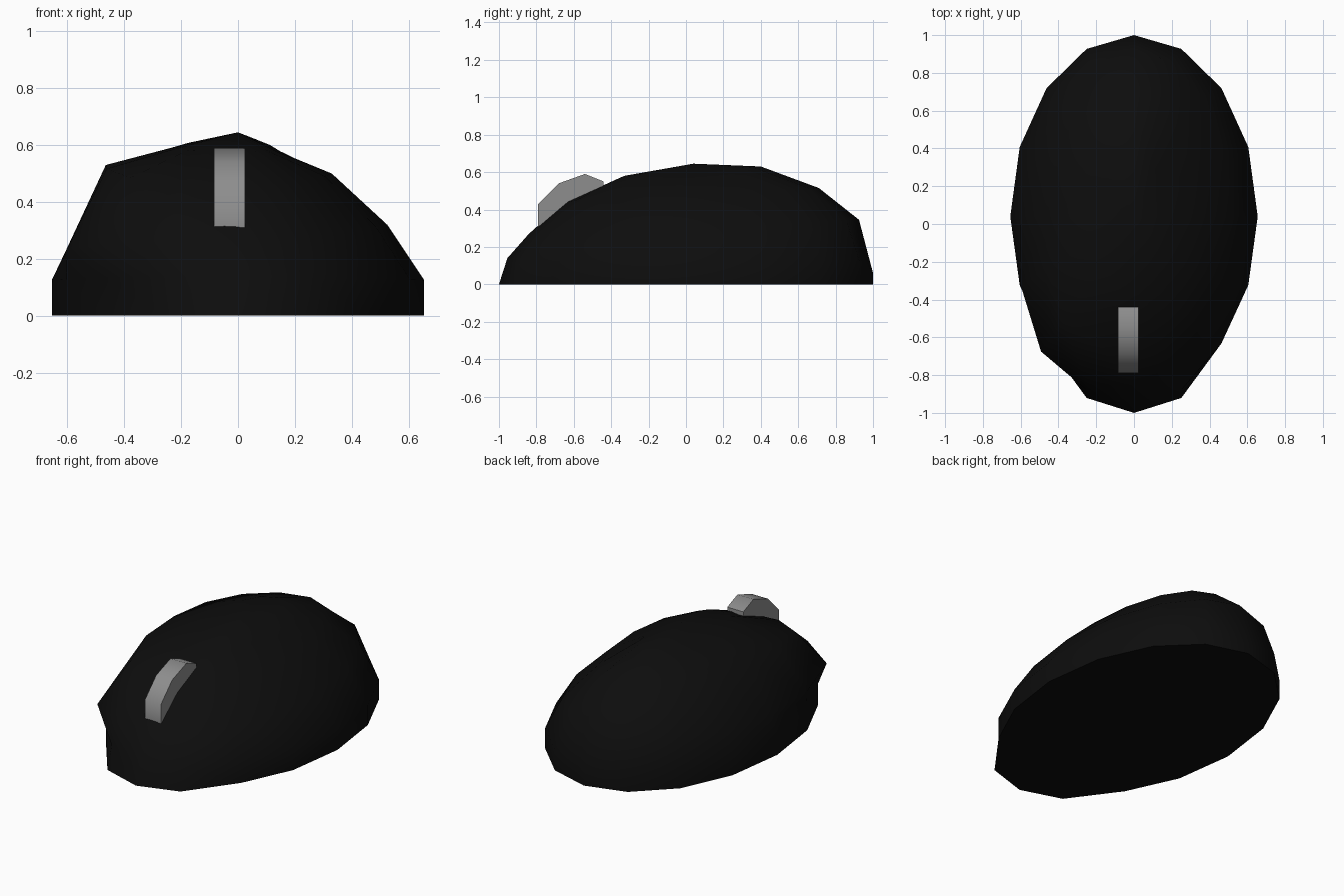
import bpy, bmesh, math

cube = bpy.data.objects.get("Cube")
if cube:
    bpy.data.objects.remove(cube, do_unlink=True)


def material(name, value):
    m = bpy.data.materials.new(name)
    m.use_nodes = True
    col = (value, value, value, 1)
    m.diffuse_color = col
    m.node_tree.nodes["Principled BSDF"].inputs["Base Color"].default_value = col
    return m


def finish(bm, name, mat, angle):
    bmesh.ops.recalc_face_normals(bm, faces=bm.faces[:])
    mesh = bpy.data.meshes.new(name)
    bm.to_mesh(mesh)
    bm.free()
    mesh.materials.append(mat)
    obj = bpy.data.objects.new(name, mesh)
    bpy.context.collection.objects.link(obj)
    bpy.ops.object.select_all(action='DESELECT')
    obj.select_set(True)
    bpy.context.view_layer.objects.active = obj
    bpy.ops.object.shade_smooth_by_angle(angle=math.radians(angle))
    return obj


black = material("black plastic", 0.004)
grey = material("grey rubber", 0.27)

# Shell: lopsided dome. Each ring gives (reach, height) for front, rear, +x and -x
SEGMENTS, CENTRE_Y = 16, 0.04
RINGS = [
    ((0.95, 0), (0.96, 0), (0.655, 0), (0.655, 0)),
    ((0.95, 0.14), (0.96, 0.06), (0.655, 0.125), (0.655, 0.125)),
    ((0.88, 0.27), (0.885, 0.345), (0.525, 0.32), (0.605, 0.23)),
    ((0.68, 0.44), (0.67, 0.515), (0.33, 0.5), (0.465, 0.53)),
    ((0.37, 0.58), (0.36, 0.63), (0.16, 0.57), (0.25, 0.585)),
]

bm = bmesh.new()
loops = []
for level, (front, rear, plus, minus) in enumerate(RINGS):
    loop = []
    for k in range(SEGMENTS):
        a = 2 * math.pi * k / SEGMENTS
        s, c = math.sin(a), math.cos(a)
        side = plus if s > 0 else minus
        end = rear if c > 0 else front
        reach = end[0]
        # the nose of the footprint is pulled forward
        if c < -0.9 and level < 2:
            reach += 0.09 if level == 0 else 0.045
        # fuller shoulder at the front on the -x side
        bulge = 1 + 0.6 * s * s * c * c if s < 0 and c < 0 and level in (2, 3) else 1
        z = side[1] * s * s + end[1] * c * c
        if level == 1 and 0 < c < 0.95:
            z = 0.125
        loop.append(bm.verts.new((side[0] * s * bulge, CENTRE_Y + reach * c * bulge, z)))
    loops.append(loop)

bm.faces.new(loops[0])
for low, high in zip(loops, loops[1:]):
    for k in range(SEGMENTS):
        n = (k + 1) % SEGMENTS
        bm.faces.new((low[k], low[n], high[n], high[k]))
top = bm.verts.new((0, CENTRE_Y, 0.645))
for k in range(SEGMENTS):
    bm.faces.new((loops[-1][k], loops[-1][(k + 1) % SEGMENTS], top))
finish(bm, "shell", black, 65)

# Scroll wheel: faceted disc profile sunk into the shell
profile = [(-0.79, 0.31), (-0.79, 0.43), (-0.68, 0.54), (-0.54, 0.59),
           (-0.44, 0.55), (-0.44, 0.42), (-0.6, 0.3)]
bm = bmesh.new()
face = bm.faces.new([bm.verts.new((-0.085, y, z)) for y, z in profile])
out = bmesh.ops.extrude_face_region(bm, geom=[face], use_keep_orig=True)
for v in out["geom"]:
    if isinstance(v, bmesh.types.BMVert):
        v.co.x = 0.025
finish(bm, "scroll_wheel", grey, 50)
